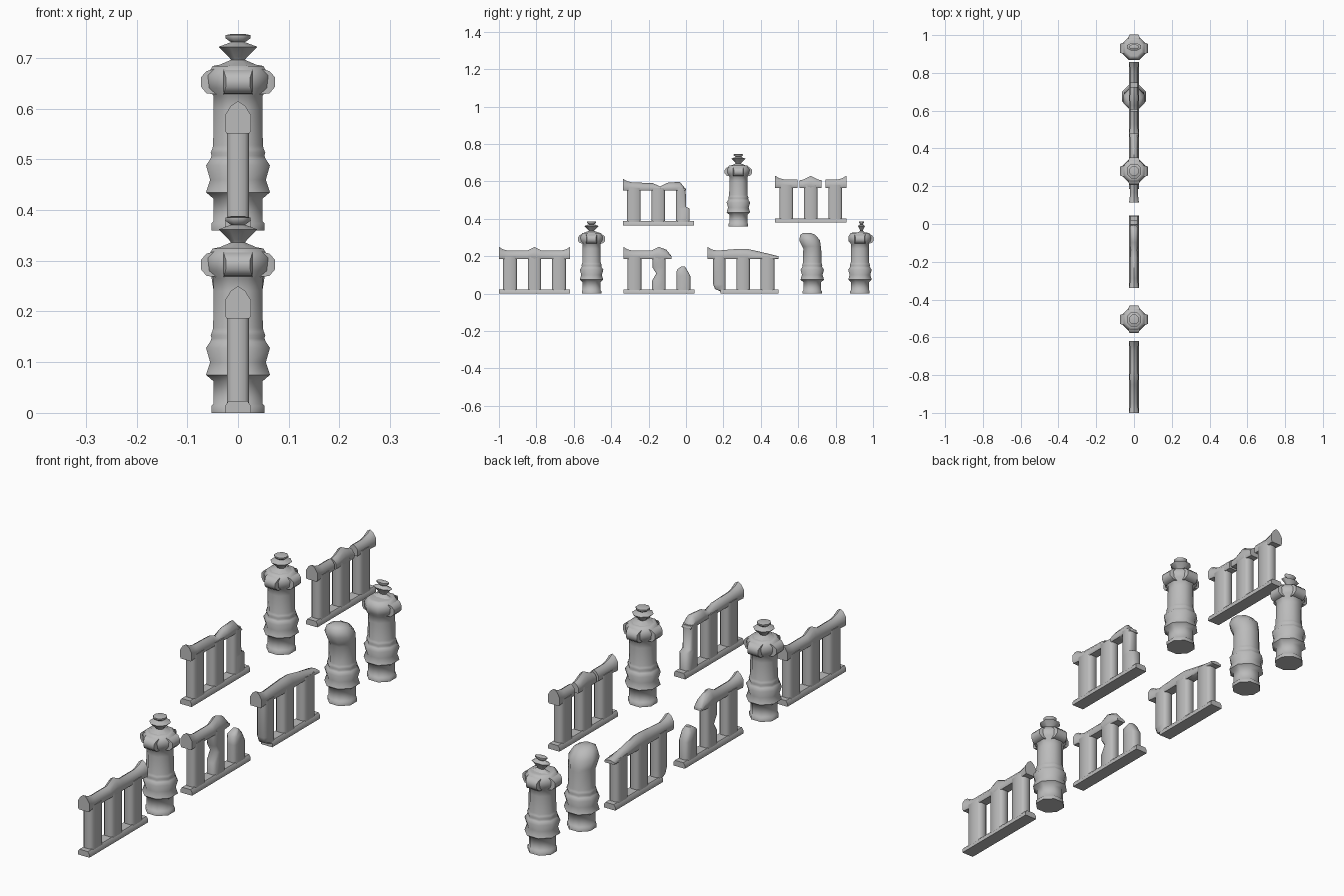
import bpy, bmesh
from math import radians, cos, sin, pi

if "Cube" in bpy.data.objects:
    bpy.data.objects.remove(bpy.data.objects["Cube"], do_unlink=True)

stone = bpy.data.materials.new("grey_stone")
stone.use_nodes = True
grey = (0.5, 0.5, 0.5, 1)
stone.diffuse_color = grey
for node in stone.node_tree.nodes:
    if node.type == "BSDF_PRINCIPLED":
        node.inputs["Base Color"].default_value = grey
        node.inputs["Roughness"].default_value = 0.8


def loft(bm, rings):
    """Skin a run of equal rings and cap both ends."""
    loops = [[bm.verts.new(p) for p in ring] for ring in rings]
    n = len(loops[0])
    for a, b in zip(loops, loops[1:]):
        for i in range(n):
            j = (i + 1) % n
            bm.faces.new((a[i], a[j], b[j], b[i]))
    bm.faces.new(loops[0])
    bm.faces.new(loops[-1])


def finish(bm, name, y, z):
    bmesh.ops.recalc_face_normals(bm, faces=bm.faces[:])
    mesh = bpy.data.meshes.new(name)
    bm.to_mesh(mesh)
    bm.free()
    obj = bpy.data.objects.new(name, mesh)
    obj.location = (0, y, z)
    mesh.materials.append(stone)
    bpy.context.collection.objects.link(obj)
    bpy.ops.object.select_all(action="DESELECT")
    obj.select_set(True)
    bpy.context.view_layer.objects.active = obj
    bpy.ops.object.shade_smooth_by_angle(angle=radians(55))


def octagon(z, r, dy=0, squash=1):
    """Octagon with flats facing the axes; r is the distance to a flat."""
    k = r / cos(pi / 8)
    angles = [pi / 8 + i * pi / 4 for i in range(8)]
    return [(k * cos(a), dy + squash * k * sin(a), z) for a in angles]


# Turned post profiles as (height, radius)
SHAFT = [(0, .052), (.014, .052), (.018, .048), (.062, .048), (.075, .063),
         (.1, .055), (.128, .063), (.14, .055), (.147, .052), (.153, .054),
         (.16, .051), (.168, .049), (.24, .048)]
COLLAR = [(.265, .048), (.28, .06), (.305, .062), (.324, .05), (.326, .04)]
FINIAL = [(.325, .04), (.336, .014), (.342, .018), (.362, .038), (.371, .014),
          (.379, .025), (.385, .025), (.387, .014)]


def knob(bm, angle):
    """Bevelled block standing out from the collar."""
    rings = []
    for r, w, lo, hi in [(.04, .029, .268, .32), (.062, .028, .27, .314),
                         (.073, .024, .283, .302)]:
        corners = [(r, -w, lo), (r, w, lo), (r, w, hi), (r, -w, hi)]
        c, s = round(cos(angle)), round(sin(angle))
        rings.append([(x * c - y * s, x * s + y * c, z) for x, y, z in corners])
    loft(bm, rings)


def post(name, y, z=0, knobs=(0, 1, 2, 3), squash=1, shift=0):
    bm = bmesh.new()
    loft(bm, [octagon(h, r) for h, r in SHAFT + COLLAR])
    loft(bm, [octagon(h, r, shift, squash) for h, r in FINIAL])
    for k in knobs:
        knob(bm, k * pi / 2)
    finish(bm, name, y, z)


def broken_post(name, y):
    bm = bmesh.new()
    stump = [(.252, .05, -.004), (.285, .055, -.014),
             (.314, .041, -.024), (.325, .02, -.028)]
    loft(bm, [octagon(h, r) for h, r in SHAFT] +
         [octagon(h, r, dy) for h, r, dy in stump])
    finish(bm, name, y, 0)


def rail_section(y, top, hx, low=.186):
    """Peaked cross-section of the coping rail."""
    h = top - low
    side = [(.88, 0), (1, .12), (1, .55), (.55, .85)]
    right = [(hx * u, y, low + h * v) for u, v in side]
    left = [(-x, q, z) for x, q, z in reversed(right)]
    return right + [(0, y, top)] + left


def pillar_section(z, y0, y1, hx=.022):
    """Chamfered rectangle."""
    c = min(.01, (y1 - y0) / 4)
    half = [(hx, y0 + c), (hx, y1 - c), (hx * .6, y1)]
    pts = [(hx * .6, y0)] + half
    return [(x, y, z) for x, y in pts] + [(-x, y, z) for x, y in reversed(pts)]


def column(y0, y1, top=.2):
    return [(.005, y0, y1), (top, y0, y1)]


LEFT, MIDDLE, RIGHT = column(-.168, -.094), column(-.036, .036), column(.094, .168)
LEFT_END = [(-.19, .25, .026), (-.168, .237, .023), (-.14, .23, .02)]
CREST = [(-.04, .23, .02), (0, .25, .024), (.04, .23, .02)]
RIGHT_END = [(.14, .23, .02), (.168, .237, .023), (.19, .25, .026)]


def fence(name, y, z, rails, pillars, start=-.19):
    bm = bmesh.new()
    for rail in rails:
        loft(bm, [rail_section(*s) for s in rail])
    for pillar in pillars:
        loft(bm, [pillar_section(*s) for s in pillar])
    # Plinth along the foot
    loft(bm, [[(x, q, h) for x, h in
               [(-.026, 0), (.026, 0), (.026, .013), (.019, .023),
                (-.019, .023), (-.026, .013)]] for q in (start, .19)])
    finish(bm, name, y, z)


# Posts
post("whole_post", -.505)
post("raised_post", .28, .36)
post("chipped_post", .93, knobs=(0, 1, 2), squash=.5, shift=.008)
broken_post("broken_post", .675)

# Whole fence
fence("whole_fence", -.81, 0, [LEFT_END + CREST + RIGHT_END],
      [LEFT, MIDDLE, RIGHT])

# Fence with a missing rail end, a bitten middle pillar and a stub
bitten = [(.005, -.036, .036), (.07, -.036, .036), (.108, -.014, .036),
          (.14, -.034, .036), (.2, -.036, .036)]
stub = [(.005, .094, .168), (.095, .094, .168), (.128, .096, .15),
        (.146, .12, .138, .012)]
fence("stub_fence", -.145, 0,
      [LEFT_END + CREST[:2] + [(.04, .235, .022), (.068, .2, .018)]],
      [LEFT, bitten, stub])

# Fence with a worn foot and a sloping rail
worn = [(.012, -.12, -.094), (.025, -.15, -.094), (.05, -.16, -.094),
        (.2, -.16, -.094)]
fence("sloping_fence", .305, 0,
      [LEFT_END + [(-.02, .24, .022), (.02, .24, .022), (.1, .222, .02),
                   (.19, .2, .024)]],
      [worn, MIDDLE, RIGHT], start=-.12)

# Raised fence with a dipped rail and a broken corner
cut = [(.005, .094, .168), (.09, .094, .168), (.1, .094, .148),
       (.2, .094, .146)]
fence("dipped_fence", -.148, .365,
      [LEFT_END + [(-.03, .226, .02), (.01, .208, .018), (.05, .228, .021),
                   (.115, .233, .022), (.148, .192, .02)]],
      [LEFT, MIDDLE, cut])

# Raised fence with its rail cracked in three
fence("cracked_fence", .667, .38,
      [LEFT_END + [(-.07, .23, .02)],
       [(-.06, .226, .02)] + CREST + [(.058, .226, .02)],
       [(.08, .23, .02)] + RIGHT_END],
      [LEFT, MIDDLE, RIGHT])
